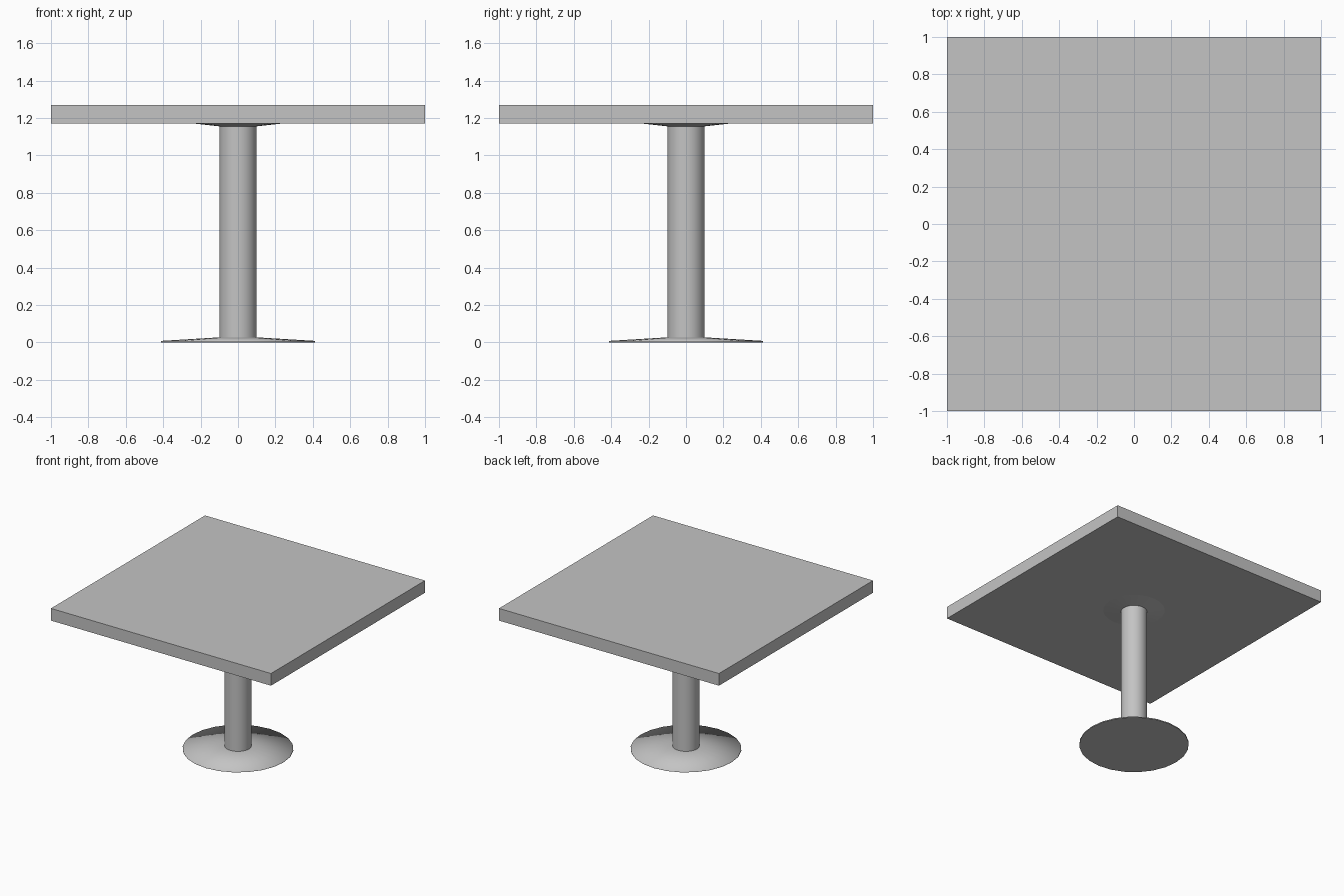
import bpy
import bmesh
from math import cos, sin, tau

cube = bpy.data.objects.get("Cube")
if cube:
    bpy.data.objects.remove(cube, do_unlink=True)

SIDES = 24

# One plain grey for the whole table
grey = bpy.data.materials.new("plain grey")
grey.use_nodes = True
colour = (0.55, 0.55, 0.55, 1)
grey.diffuse_color = colour
grey.node_tree.nodes["Principled BSDF"].inputs["Base Color"].default_value = colour


def add_object(name, bm):
    bmesh.ops.recalc_face_normals(bm, faces=bm.faces)
    mesh = bpy.data.meshes.new(name)
    bm.to_mesh(mesh)
    bm.free()
    mesh.materials.append(grey)
    obj = bpy.data.objects.new(name, mesh)
    bpy.context.collection.objects.link(obj)
    return obj


def turned(name, profile):
    """Round part from (radius, height) points, smooth sides and flat ends."""
    bm = bmesh.new()
    rings = [[bm.verts.new((r * cos(tau * i / SIDES), r * sin(tau * i / SIDES), z))
              for i in range(SIDES)] for r, z in profile]
    for low, high in zip(rings, rings[1:]):
        for i in range(SIDES):
            j = (i + 1) % SIDES
            face = bm.faces.new((low[i], low[j], high[j], high[i]))
            face.smooth = True
    for ring in (rings[0], rings[-1]):
        cap = bm.faces.new(ring)
        for edge in cap.edges:
            edge.smooth = False
    return add_object(name, bm)


# Square top
bm = bmesh.new()
bmesh.ops.create_cube(bm, size=1)
bmesh.ops.scale(bm, vec=(2, 2, 0.1), verts=bm.verts)
bmesh.ops.translate(bm, vec=(0, 0, 1.22), verts=bm.verts)
add_object("table_top", bm)

# Pedestal: shallow conical foot, straight column, flange under the top
turned("foot", [(0.413, 0), (0.413, 0.008), (0.1, 0.027)])
turned("column", [(0.1, 0.02), (0.1, 1.165)])
turned("top_flange", [(0.1, 1.155), (0.25, 1.172)])
